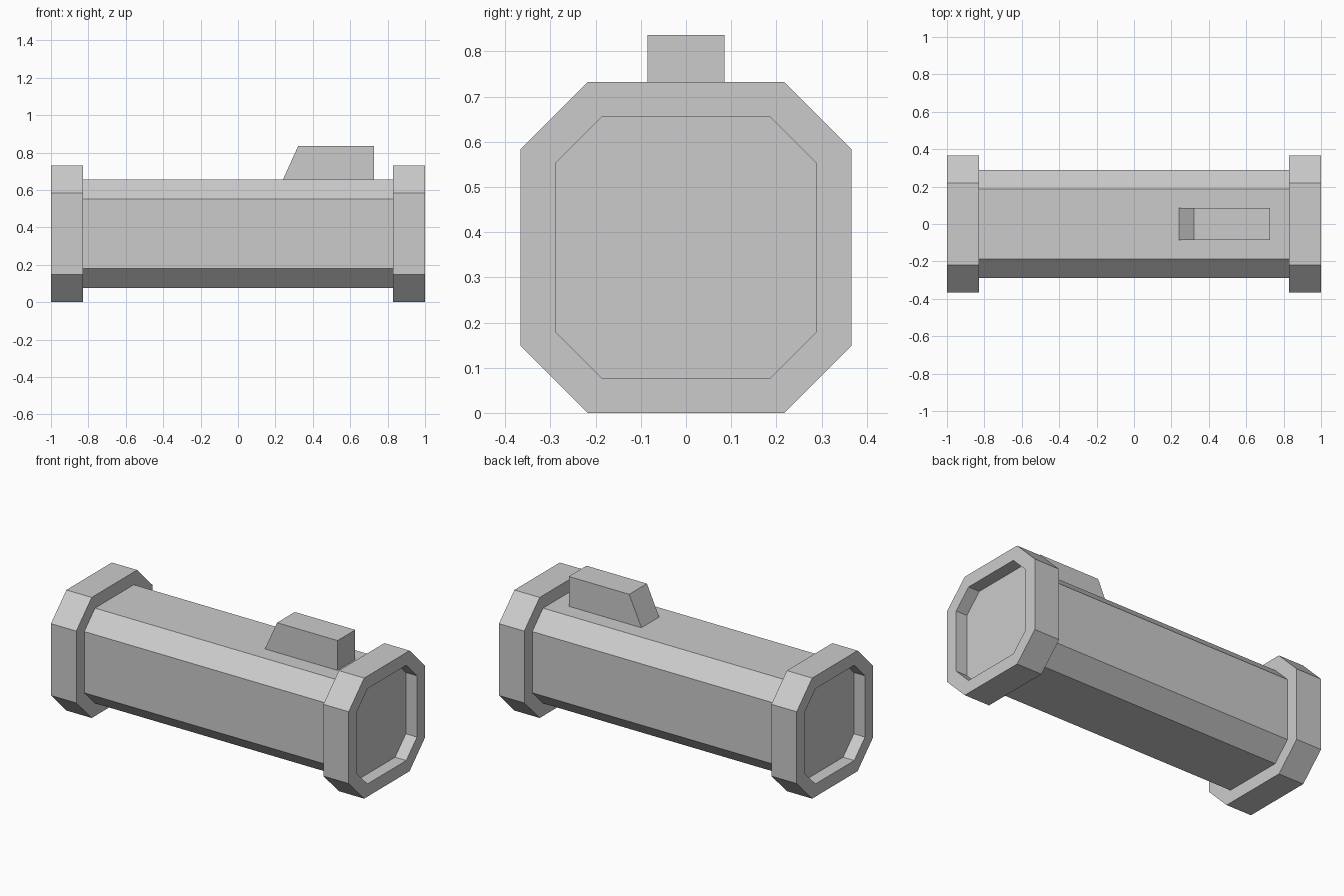
import bpy, bmesh

if "Cube" in bpy.data.objects:
    bpy.data.objects.remove(bpy.data.objects["Cube"])

CZ = 0.366                # height of the tube axis
OUTER = (0.366, 0.218)    # half width, half flat length
INNER = (0.289, 0.186)


def make_object(name, bm):
    mesh = bpy.data.meshes.new(name)
    bm.to_mesh(mesh)
    bm.free()
    ob = bpy.data.objects.new(name, mesh)
    bpy.context.collection.objects.link(ob)
    return ob


def octagon(bm, x, size):
    h, c = size
    pts = [(h, -c), (h, c), (c, h), (-c, h), (-h, c), (-h, -c), (-c, -h), (c, -h)]
    return [bm.verts.new((x, y, CZ + z)) for y, z in pts]


def loft(name, sections, fill_end=False):
    """Join a chain of chamfered-square sections along x."""
    bm = bmesh.new()
    loops = [octagon(bm, x, s) for x, s in sections]
    for a, b in zip(loops, loops[1:]):
        for i in range(8):
            j = (i + 1) % 8
            bm.faces.new((a[i], a[j], b[j], b[i]))
    if fill_end:
        bm.faces.new(loops[-1])
    return make_object(name, bm)


# Main tube between the end caps
loft("body_tube", [(-0.83, INNER), (0.83, INNER)])

# Raised collar with recessed end panel, mirrored to the other end
caps = loft("end_caps", [(0.83, INNER), (0.83, OUTER), (1.0, OUTER),
                         (1.0, INNER), (0.925, INNER)], fill_end=True)
caps.modifiers.new("mirror", 'MIRROR').use_axis[0] = True

# Sloped block on top
bm = bmesh.new()
profile = [(0.24, 0.655), (0.728, 0.655), (0.728, 0.836), (0.322, 0.836)]
face = bm.faces.new([bm.verts.new((x, -0.085, z)) for x, z in profile])
ext = bmesh.ops.extrude_face_region(bm, geom=[face], use_keep_orig=True)
bmesh.ops.translate(bm, vec=(0, 0.17, 0),
                    verts=[g for g in ext["geom"] if isinstance(g, bmesh.types.BMVert)])
bmesh.ops.recalc_face_normals(bm, faces=bm.faces)
make_object("top_block", bm)
